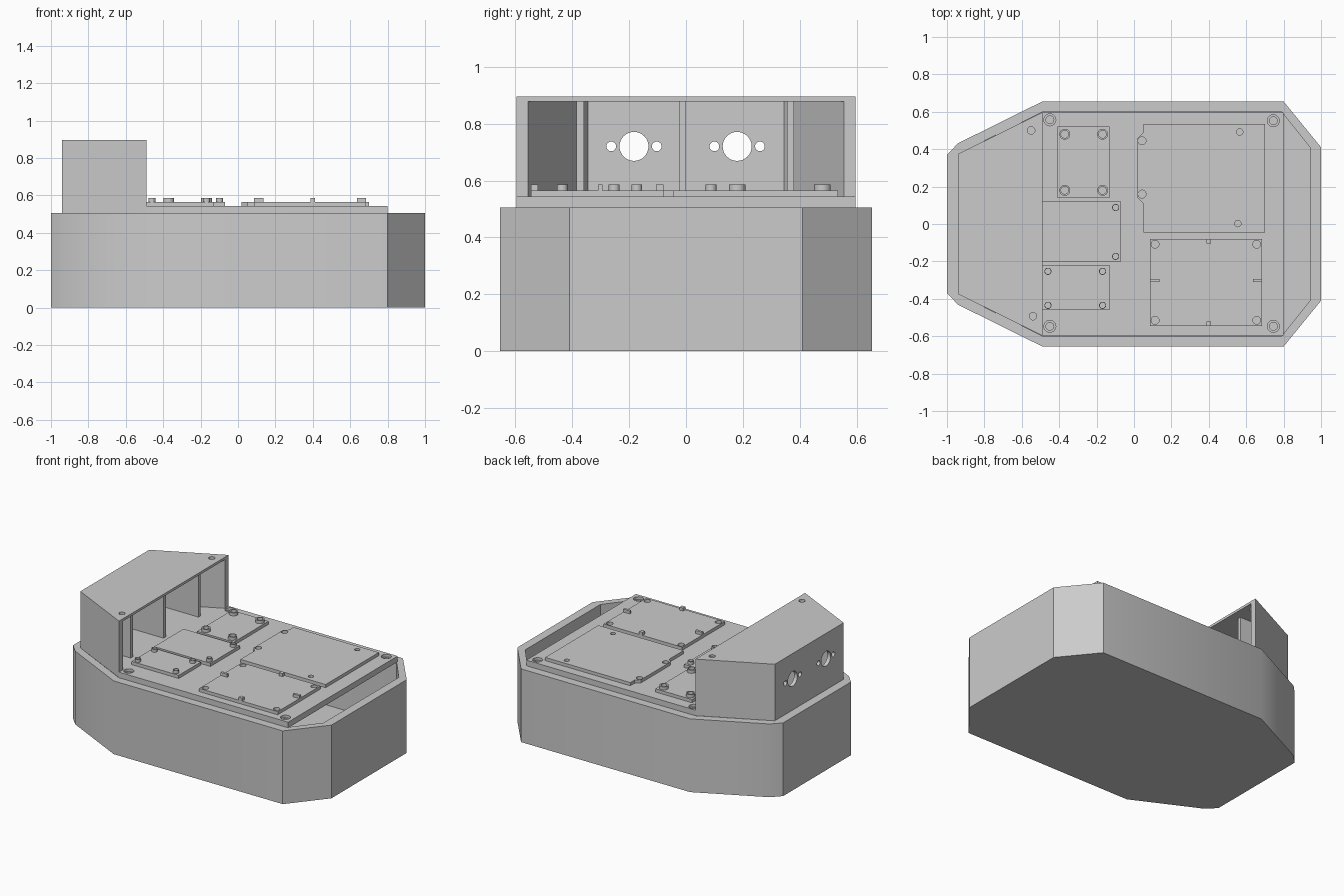
import bpy, bmesh, math

if "Cube" in bpy.data.objects:
    bpy.data.objects.remove(bpy.data.objects["Cube"])

grey = bpy.data.materials.new("plain grey")
grey.diffuse_color = (0.6, 0.6, 0.6, 1)
grey.use_nodes = True
grey.node_tree.nodes["Principled BSDF"].inputs["Base Color"].default_value = grey.diffuse_color


def finish(name, bm):
    bmesh.ops.recalc_face_normals(bm, faces=bm.faces)
    me = bpy.data.meshes.new(name)
    bm.to_mesh(me)
    bm.free()
    me.materials.append(grey)
    ob = bpy.data.objects.new(name, me)
    bpy.context.collection.objects.link(ob)
    return ob


def add_prism(bm, pts, z0, z1):
    lo = [bm.verts.new((x, y, z0)) for x, y in pts]
    hi = [bm.verts.new((x, y, z1)) for x, y in pts]
    bm.faces.new(lo[::-1])
    bm.faces.new(hi)
    n = len(pts)
    for i in range(n):
        bm.faces.new((lo[i], lo[(i + 1) % n], hi[(i + 1) % n], hi[i]))


def prism(name, pts, z0, z1):
    bm = bmesh.new()
    add_prism(bm, pts, z0, z1)
    return finish(name, bm)


def rect(x0, x1, y0, y1):
    return [(x0, y0), (x1, y0), (x1, y1), (x0, y1)]


def circle(x, y, r, n=24):
    return [(x + r * math.cos(2 * math.pi * i / n), y + r * math.sin(2 * math.pi * i / n)) for i in range(n)]


def mirrored(half):
    # half outline with y > 0, listed from left to right
    return half + [(x, -y) for x, y in reversed(half)]


def cut(ob, cutter):
    m = ob.modifiers.new("cut", 'BOOLEAN')
    m.operation = 'DIFFERENCE'
    m.solver = 'EXACT'
    m.object = cutter
    bpy.context.view_layer.objects.active = ob
    bpy.ops.object.modifier_apply(modifier=m.name)
    bpy.data.objects.remove(cutter)


def drill(ob, holes, z0, z1):
    bm = bmesh.new()
    for x, y, r in holes:
        add_prism(bm, circle(x, y, r), z0, z1)
    cut(ob, finish("drill", bm))


# open tub with chamfered ends
hull = prism("hull", mirrored([(-1, .37), (-.94, .432), (-.49, .655), (.8, .655), (1, .41)]), 0, .505)
cut(hull, prism("hollow", mirrored([(-.94, .375), (-.49, .598), (.79, .598), (.94, .41)]), .06, .7))
bpy.ops.object.select_all(action='DESELECT')
hull.select_set(True)
bpy.context.view_layer.objects.active = hull
bpy.ops.object.shade_smooth_by_angle(angle=math.radians(30))

# mounting deck with counterbored corner holes
deck = prism("deck", mirrored([(-.905, .355), (-.49, .555), (-.49, .597), (.8, .597)]), .503, .543)
corners = [(-.45, .557), (-.45, -.547), (.745, .552), (.745, -.547)]
drill(deck, [(x, y, .021) for x, y in corners], .4, .6)
drill(deck, [(x, y, .032) for x, y in corners], .525, .6)

# rear cabin: hollow, open to the front
cabin = prism("cabin", mirrored([(-.94, .375), (-.49, .597)]), .505, .895)
cut(cabin, prism("cabin_hollow", mirrored([(-.915, .345), (-.4, .6005)]), .4, .878))
drill(cabin, [(-.55, .5, .02), (-.54, -.493, .02)], .85, .95)

# sensor holes through the cabin's rear wall
bm = bmesh.new()
for c in (-.183, .18):
    for dy, r in ((0, .051), (-.08, .017), (.08, .017)):
        add_prism(bm, circle(.72, c + dy, r, 32), -1.05, -.85)
for v in bm.verts:
    z, y, x = v.co
    v.co = (x, y, z)
cut(cabin, finish("sensor_holes", bm))

# partitions inside the cabin
for i, y in enumerate((-.372, -.013, .367)):
    x0 = -.92 if i == 1 else -.87
    prism(f"cabin_partition_{i}", rect(x0, -.55, y - .0125, y + .0125), .54, .88)

# circuit boards
Z0, Z1, ZT = .543, .565, .586
prism("motor_board", rect(-.41, -.13, .14, .52), Z0, Z1)
prism("middle_board", rect(-.5, -.07, -.2, .12), Z0, Z1)
prism("small_board", rect(-.49, -.13, -.46, -.22), Z0, Z1)

main = prism("main_board", [(.05, -.045), (.7, -.045), (.7, .535), (.05, .535), (.05, .49),
                            (.02, .46), (.02, .14), (.05, .11)], Z0, Z1)
drill(main, [(.043, .445, .021), (.043, .16, .021), (.565, .492, .017), (.555, .002, .017)], .5, .6)

square = prism("square_board", rect(.085, .685, -.545, -.08), Z0, Z1)
drill(square, [(x, y, .021) for x in (.113, .656) for y in (-.515, -.108)], .5, .6)

# clip tabs on the square board
for i, r in enumerate([(.387, .413, -.105, -.08), (.387, .413, -.545, -.52),
                       (.085, .135, -.31, -.294), (.635, .685, -.31, -.294)]):
    prism(f"clip_tab_{i}", rect(*r), Z1 - .01, ZT)

# hollow standoffs on the motor board, pins on the other two
for i, (x, y) in enumerate([(x, y) for x in (-.37, -.168) for y in (.18, .48)]):
    s = prism(f"standoff_{i}", circle(x, y, .029), Z1 - .01, ZT)
    drill(s, [(x, y, .02)], Z1 + .001, .7)
pins = [(-.098, .088), (-.098, -.173)] + [(x, y) for x in (-.46, -.168) for y in (-.435, -.253)]
for i, (x, y) in enumerate(pins):
    s = prism(f"pin_{i}", circle(x, y, .019), Z1 - .01, ZT)
    drill(s, [(x, y, .015)], Z1 + .001, .7)
